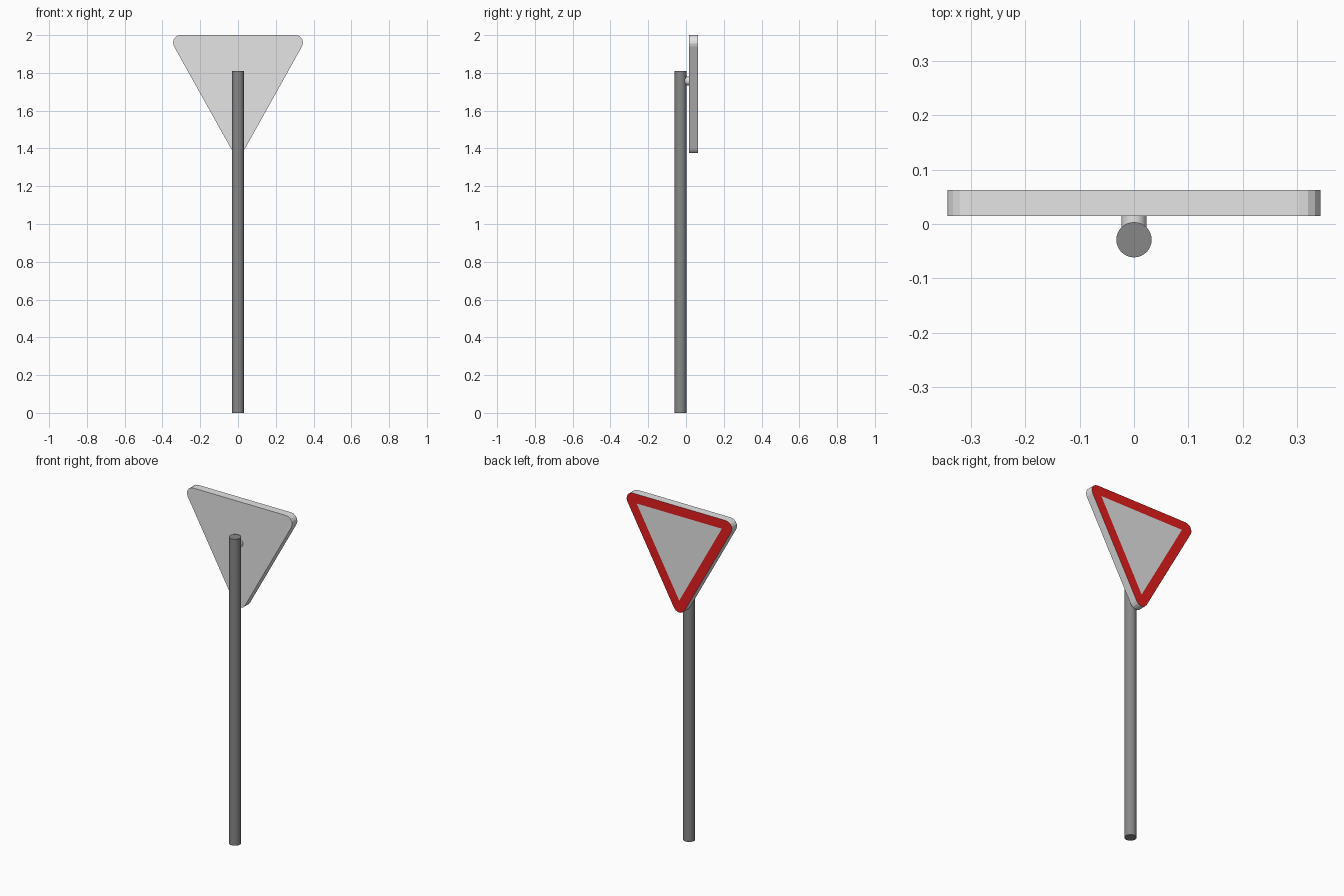
import bpy, bmesh, math
from mathutils import Vector, Matrix

if "Cube" in bpy.data.objects:
    bpy.data.objects.remove(bpy.data.objects["Cube"])


def material(name, col):
    m = bpy.data.materials.new(name)
    m.diffuse_color = (*col, 1)
    m.use_nodes = True
    m.node_tree.nodes["Principled BSDF"].inputs["Base Color"].default_value = m.diffuse_color
    return m


light_grey = material("light_grey", (0.78, 0.78, 0.78))
dark_grey = material("dark_grey", (0.245, 0.245, 0.245))
red = material("red", (0.78, 0.013, 0.013))


def add_object(name, bm, mats, smooth=True):
    bmesh.ops.recalc_face_normals(bm, faces=bm.faces)
    mesh = bpy.data.meshes.new(name)
    bm.to_mesh(mesh)
    bm.free()
    for m in mats:
        mesh.materials.append(m)
    ob = bpy.data.objects.new(name, mesh)
    bpy.context.collection.objects.link(ob)
    if smooth:
        bpy.ops.object.select_all(action='DESELECT')
        ob.select_set(True)
        bpy.context.view_layer.objects.active = ob
        bpy.ops.object.shade_smooth_by_angle(angle=math.radians(30))
    return ob


def cylinder(name, radius, length, matrix, mat, sides=32):
    bm = bmesh.new()
    bmesh.ops.create_cone(bm, cap_ends=True, segments=sides, radius1=radius,
                          radius2=radius, depth=length, matrix=matrix)
    return add_object(name, bm, [mat])


# Post and the short round stub joining it to the plate
cylinder("post", 0.0325, 1.81, Matrix.Translation((0, -0.029, 0.905)), dark_grey)
cylinder("clamp", 0.023, 0.035,
         Matrix.Translation((0, -0.001, 1.757)) @ Matrix.Rotation(math.pi / 2, 4, 'X'),
         light_grey, 24)

# Sign plate: rounded triangle, painted side (+y) split into border and panel
R, SEG, BORDER = 0.04, 5, 0.055
Y_BACK, Y_FACE = 0.015, 0.063
centres = [Vector((0.304, 1.96)), Vector((-0.304, 1.96)), Vector((0, 1.415))]


def edge_normal(a, b):
    d = (b - a).normalized()
    return Vector((d.y, -d.x))          # outward for a counter-clockwise loop


bm = bmesh.new()
back, face, inner = [], [], []
for i, c in enumerate(centres):
    n0 = edge_normal(centres[i - 1], c)
    n1 = edge_normal(c, centres[(i + 1) % 3])
    a0 = math.atan2(n0.y, n0.x)
    sweep = (math.atan2(n1.y, n1.x) - a0) % (2 * math.pi)
    for k in range(SEG + 1):
        a = a0 + sweep * k / SEG
        x, z = c.x + R * math.cos(a), c.y + R * math.sin(a)
        back.append(bm.verts.new((x, Y_BACK, z)))
        face.append(bm.verts.new((x, Y_FACE, z)))
    # sharp corner of the inner panel, moved in by the border width
    p = c + (n0 + n1) * ((R - BORDER) / (1 + n0.dot(n1)))
    inner.append(bm.verts.new((p.x, Y_FACE, p.y)))

count = len(back)
bm.faces.new(back)
for j in range(count):
    k = (j + 1) % count
    bm.faces.new((back[j], back[k], face[k], face[j]))
    i, nxt = j // (SEG + 1), k // (SEG + 1)
    ring = [face[j], face[k], inner[nxt]] + ([inner[i]] if nxt != i else [])
    bm.faces.new(ring).material_index = 1
bm.faces.new(inner)
add_object("sign_plate", bm, [light_grey, red], smooth=False)
